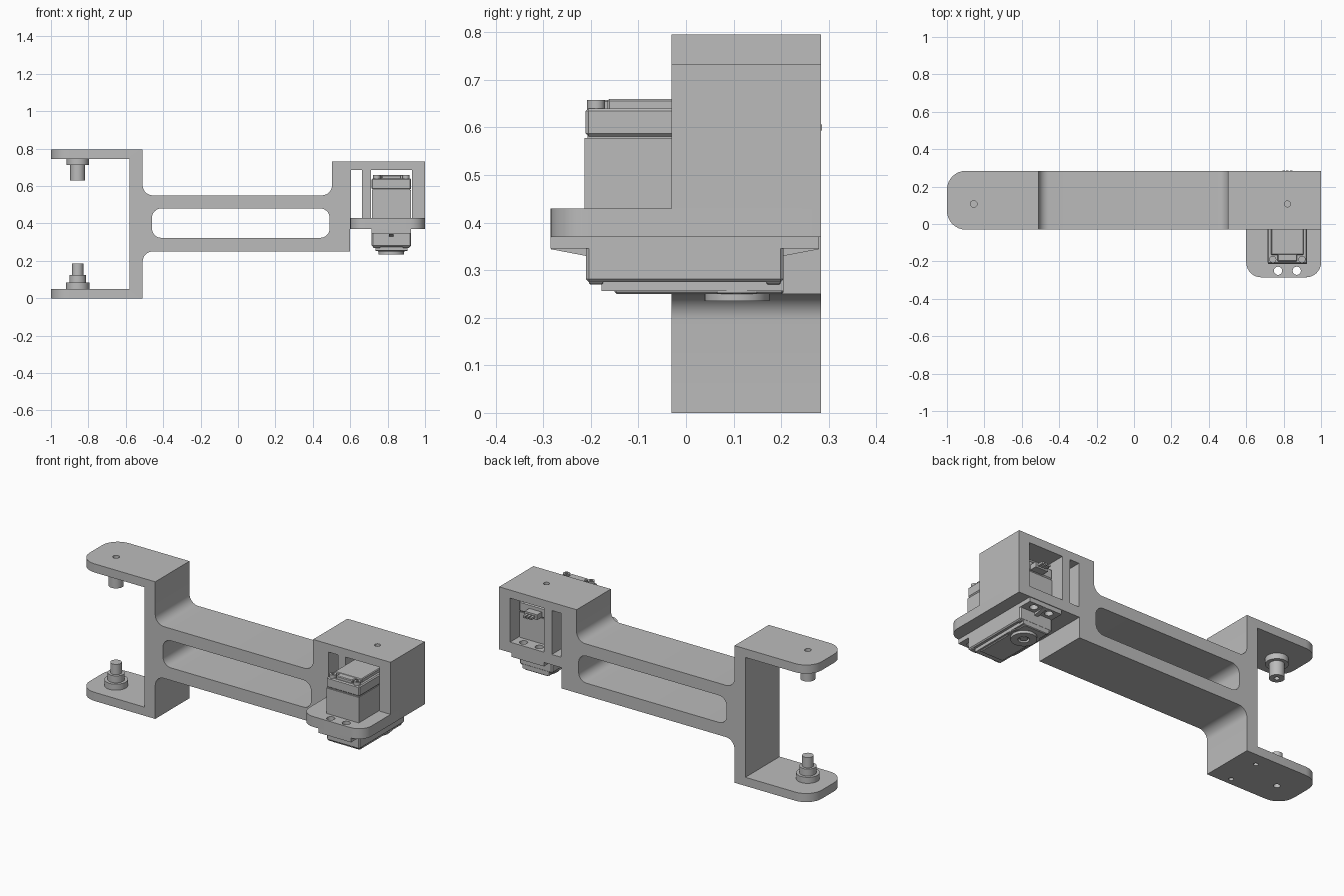
import bpy, bmesh, math
from mathutils import Vector

if "Cube" in bpy.data.objects:
    bpy.data.objects.remove(bpy.data.objects["Cube"])

grey = bpy.data.materials.new("plain_grey")
grey.use_nodes = True
grey.diffuse_color = (0.5, 0.5, 0.5, 1)
grey.node_tree.nodes["Principled BSDF"].inputs["Base Color"].default_value = (0.5, 0.5, 0.5, 1)

SX, SY = 0.82, 0.107      # servo axis
PX = -0.857               # pivot pin x
Y0, Y1 = -0.03, 0.284     # frame depth


def rounded(pts, steps=8):
    """Outline of (a, b, radius) corners with each corner filleted."""
    out = []
    for i, (a, b, r) in enumerate(pts):
        p = Vector((a, b))
        if not r:
            out.append(p)
            continue
        u = (Vector(pts[i - 1][:2]) - p).normalized()
        v = (Vector(pts[(i + 1) % len(pts)][:2]) - p).normalized()
        c = p + (u + v) * r
        out += [c - v * r * math.cos(t) - u * r * math.sin(t)
                for t in (math.pi / 2 * k / steps for k in range(steps + 1))]
    return out


def prism(name, pts, lo, hi, axis="z"):
    """Extrude an outline along an axis (outline in the other two axes)."""
    place = {"x": lambda p, h: (h, *p), "y": lambda p, h: (p[0], h, p[1]),
             "z": lambda p, h: (*p, h)}[axis]
    bm = bmesh.new()
    ring = rounded(pts)
    low = [bm.verts.new(place(p, lo)) for p in ring]
    top = [bm.verts.new(place(p, hi)) for p in ring]
    bm.faces.new(low)
    bm.faces.new(top)
    for i in range(len(ring)):
        bm.faces.new((low[i - 1], low[i], top[i], top[i - 1]))
    bmesh.ops.recalc_face_normals(bm, faces=bm.faces)
    mesh = bpy.data.meshes.new(name)
    bm.to_mesh(mesh)
    bm.free()
    mesh.materials.append(grey)
    ob = bpy.data.objects.new(name, mesh)
    bpy.context.collection.objects.link(ob)
    return ob


def rect(a0, a1, b0, b1, r=0):
    return [(a0, b0, r), (a1, b0, r), (a1, b1, r), (a0, b1, r)]


def box(name, x0, x1, y0, y1, z0, z1, r=0):
    return prism(name, rect(x0, x1, y0, y1, r), z0, z1)


def disc(name, x, y, r, z0, z1, n=32):
    pts = [(x + r * math.cos(2 * math.pi * k / n), y + r * math.sin(2 * math.pi * k / n), 0)
           for k in range(n)]
    return prism(name, pts, z0, z1)


def select(ob):
    bpy.ops.object.select_all(action="DESELECT")
    ob.select_set(True)
    bpy.context.view_layer.objects.active = ob


def carve(ob, tool, op="DIFFERENCE"):
    mod = ob.modifiers.new("carve", "BOOLEAN")
    mod.operation, mod.object, mod.solver = op, tool, "EXACT"
    select(ob)
    bpy.ops.object.modifier_apply(modifier=mod.name)
    bpy.data.objects.remove(tool)


def chamfer(ob, width):
    mod = ob.modifiers.new("chamfer", "BEVEL")
    mod.width, mod.segments = width, 1
    select(ob)
    bpy.ops.object.modifier_apply(modifier=mod.name)


# Arm frame: side profile, trimmed to a plan with rounded fork ends
profile = [(-1.1, 0, 0), (-0.51, 0, 0), (-0.51, 0.25, 0.055), (0.6, 0.25, 0), (0.6, 0.43, 0),
           (1, 0.43, 0), (1, 0.732, 0), (0.503, 0.732, 0), (0.503, 0.55, 0.055),
           (-0.51, 0.55, 0.055), (-0.51, 0.795, 0), (-1.1, 0.795, 0), (-1.1, 0.745, 0),
           (-0.58, 0.745, 0), (-0.58, 0.05, 0), (-1.1, 0.05, 0)]
frame = prism("arm_frame", profile, -0.2, 0.5, "y")
carve(frame, prism("plan", [(-1, Y0, 0.1), (1.1, Y0, 0), (1.1, Y1, 0), (-1, Y1, 0.1)], -0.2, 1),
      "INTERSECT")

# Beam slot and servo windows
for outline in (rect(-0.46, 0.49, 0.323, 0.48, 0.05), rect(0.603, 0.662, 0.4, 0.685),
                rect(0.712, 0.93, 0.4, 0.685)):
    carve(frame, prism("window_cutter", outline, -0.5, 0.6, "y"))

# Screw holes in the fork and over the servo
carve(frame, disc("hole_cutter", PX, SY, 0.018, 0.7, 1, 20))
carve(frame, disc("hole_cutter", PX, SY, 0.018, -0.1, 0.1, 20))
carve(frame, disc("hole_cutter", SX, SY, 0.016, 0.6, 1, 20))
for y in (0.01, 0.205):
    carve(frame, disc("hole_cutter", -0.635, y, 0.013, -0.1, 0.02, 16))

# Servo mounting plate and servo ears, drilled together
plate = prism("mounting_plate", [(0.6, -0.285, 0.08), (1, -0.285, 0.08), (1, Y1, 0), (0.6, Y1, 0)],
              0.37, 0.43)
ears = box("servo_ears", 0.715, 0.925, -0.285, 0.28, 0.345, 0.37)
for x in (SX - 0.05, SX + 0.05):
    for y in (-0.25, 0.245):
        for part in (plate, ears):
            carve(part, disc("hole_cutter", x, y, 0.022, 0.2, 0.6, 20))

# Ribs under the ears
for name, tip, root in (("front_ear_rib", -0.284, -0.2), ("back_ear_rib", 0.279, 0.195)):
    prism(name, [(tip, 0.346, 0), (root, 0.346, 0), (root, 0.328, 0), (tip, 0.344, 0)],
          SX - 0.012, SX + 0.012, "x")

# Servo case: lower shell, main body, top cover
chamfer(box("servo_lower_shell", 0.715, 0.925, -0.21, 0.205, 0.275, 0.368), 0.006)
box("servo_body", 0.716, 0.924, -0.213, 0.205, 0.43, 0.578)
chamfer(box("servo_cover", 0.714, 0.926, -0.211, 0.207, 0.581, 0.64), 0.006)
box("servo_cover_seam", 0.72, 0.92, -0.207, 0.2, 0.575, 0.584)
chamfer(box("servo_top", 0.733, 0.907, -0.165, 0.16, 0.635, 0.66), 0.004)
chamfer(box("servo_top_lip", 0.768, 0.872, -0.2, 0.195, 0.635, 0.658), 0.004)

# Cover screws with sockets
for x in (0.742, 0.898):
    for y in (-0.189, 0.184):
        screw = disc("cover_screw", x, y, 0.019, 0.635, 0.658, 20)
        carve(screw, disc("socket_cutter", x, y, 0.009, 0.65, 0.7, 6))
        chamfer(box("corner_boss", x - 0.02, x + 0.02, y - 0.015, y + 0.015, 0.27, 0.345), 0.003)

# Cable socket on the back of the servo
box("cable_socket", 0.78, 0.86, 0.2, 0.25, 0.585, 0.615)
for k in range(3):
    box("cable_pin", 0.793 + k * 0.02, 0.807 + k * 0.02, 0.24, 0.286, 0.594, 0.606)

# Gear housing and output horn under the servo
chamfer(box("gear_housing", 0.745, 0.895, -0.15, 0.205, 0.25, 0.28), 0.004)
box("gear_housing_step", 0.735, 0.905, -0.178, 0.205, 0.256, 0.28)
disc("horn_base", SX, SY, 0.085, 0.252, 0.28)
horn = disc("output_horn", SX, SY, 0.068, 0.235, 0.256)
carve(horn, disc("bore_cutter", SX, SY, 0.03, 0.1, 0.25, 24))
disc("horn_screw", SX, SY, 0.02, 0.238, 0.255, 20)

# Pivot pins facing each other inside the fork
for name, r, z0, z1 in (("upper_pin_flange", 0.06, 0.712, 0.746),
                        ("upper_pin", 0.04, 0.63, 0.714),
                        ("lower_pin_flange", 0.062, 0.049, 0.085),
                        ("lower_pin_collar", 0.045, 0.083, 0.125),
                        ("lower_pin", 0.03, 0.123, 0.185)):
    pin = disc(name, PX, SY, r, z0, z1)
    if name == "upper_pin":
        carve(pin, disc("bore_cutter", PX, SY, 0.014, 0.5, 0.66, 20))

for ob in list(bpy.context.scene.objects):
    if ob.type == "MESH":
        select(ob)
        bpy.ops.object.shade_smooth_by_angle(angle=math.radians(30))
